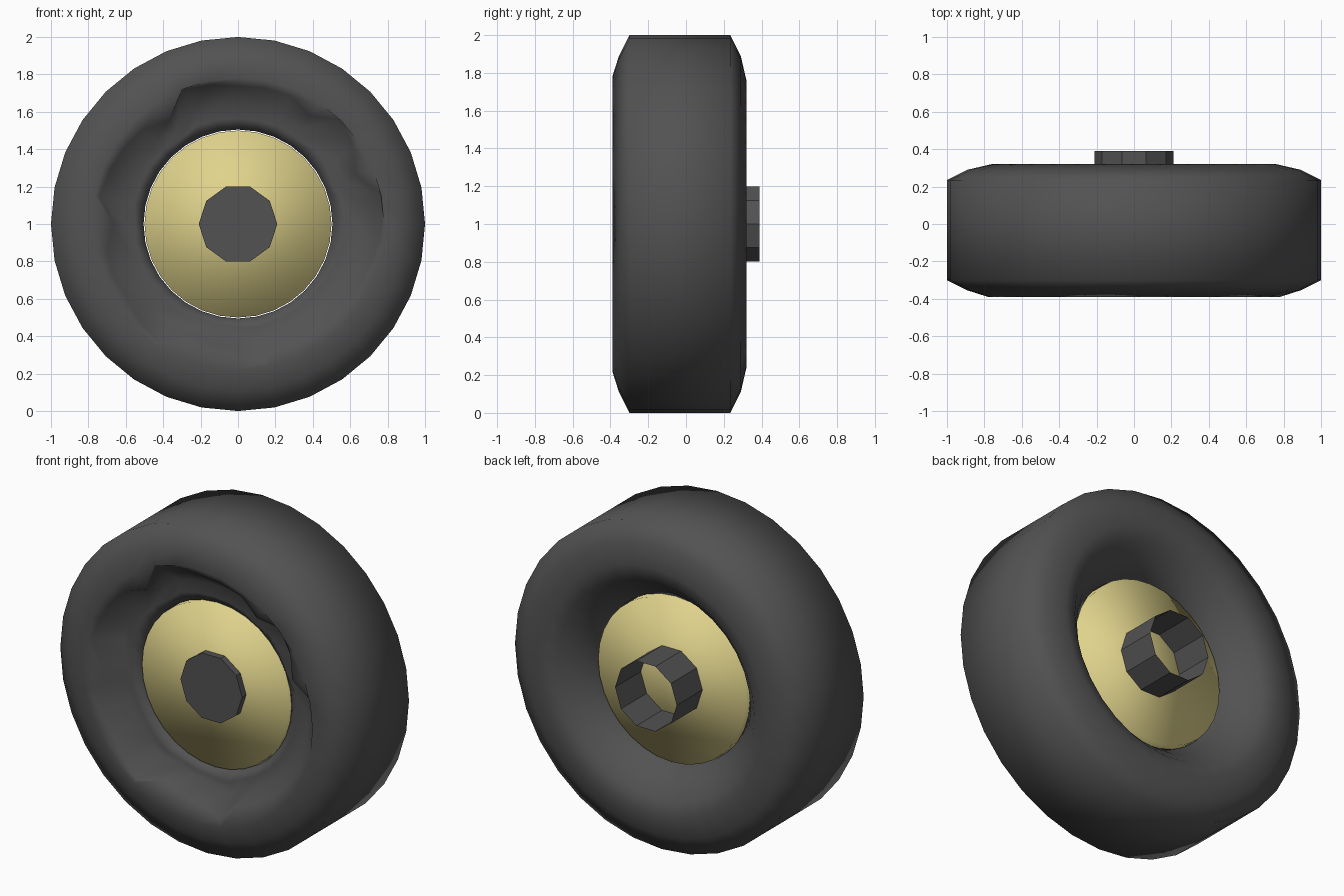
import bpy, bmesh
from math import sin, cos, pi, radians

if "Cube" in bpy.data.objects:
    bpy.data.objects.remove(bpy.data.objects["Cube"])

N = 32
C = 1.0  # axle height


def material(name, rgb):
    m = bpy.data.materials.new(name)
    m.diffuse_color = (*rgb, 1)
    m.use_nodes = True
    m.node_tree.nodes["Principled BSDF"].inputs["Base Color"].default_value = m.diffuse_color
    return m


def make(name, verts, faces, mat, smooth):
    me = bpy.data.meshes.new(name)
    me.from_pydata(verts, [], faces)
    bm = bmesh.new()
    bm.from_mesh(me)
    bmesh.ops.recalc_face_normals(bm, faces=bm.faces)
    bm.to_mesh(me)
    bm.free()
    for p in me.polygons:
        p.use_smooth = smooth
    me.materials.append(mat)
    ob = bpy.data.objects.new(name, me)
    bpy.context.collection.objects.link(ob)
    return ob


def ring(r, y, n):
    return [(r * cos(2 * pi * i / n), y, C + r * sin(2 * pi * i / n)) for i in range(n)]


def bridge(a, b, n):
    return [(a * n + i, a * n + (i + 1) % n, b * n + (i + 1) % n, b * n + i) for i in range(n)]


rubber = material("rubber", (0.085, 0.085, 0.085))
paint = material("cream_paint", (0.74, 0.65, 0.26))

# Tyre: revolved section, with a crumpled lip and groove on the front side
lip = [(0, .77), (12, .79), (19, .66), (31, .73), (46, .79), (59, .67), (66, .74), (90, .74),
       (113, .78), (123, .66), (136, .72), (156, .74), (172, .76), (180, .67), (196, .73),
       (219, .71), (235, .78), (247, .64), (270, .67), (280, .75), (293, .66), (315, .70),
       (340, .73), (360, .77)]


def lip_radius(deg):
    for (a, r), (b, s) in zip(lip, lip[1:]):
        if a <= deg <= b:
            return r + (s - r) * (deg - a) / (b - a)


section = [(.505, .10), (.58, .20), (.67, .29), (.76, .32), (.89, .29), (1, .235),
           (1, -.30), (.89, -.355), (.78, -.39)]
verts = [v for r, y in section for v in ring(r, y, N)]
for kind in ("lip", "floor", "ridge"):
    for i in range(N):
        deg = 360 * i / N
        r = lip_radius(deg)
        if kind == "lip":
            y = -.37
        elif kind == "floor":
            r, y = .62 + .35 * (r - .72), -.23
        else:
            r, y = .56 + .2 * (r - .72), -.25
        a = radians(deg)
        verts.append((r * cos(a), y, C + r * sin(a)))
verts += ring(.505, -.20, N)
count = len(verts) // N
faces = [f for k in range(count) for f in bridge(k, (k + 1) % count, N)]
make("tyre", verts, faces, rubber, True)

# Wheel disc: short, softly shaded cylinder
caps = [tuple(range(N)), tuple(range(N, 2 * N))]
make("wheel_disc", ring(.5, -.22, N) + ring(.5, .14, N), bridge(0, 1, N) + caps, paint, True)

# Axle hub: ten-sided tube, capped at the front and open at the back
n = 10
hub = make("axle_hub_front", ring(.21, -.26, n) + ring(.21, -.20, n),
           bridge(0, 1, n) + [tuple(range(n))], rubber, False)
make("axle_hub_back", ring(.21, .12, n) + ring(.21, .39, n), bridge(0, 1, n), rubber, False)
